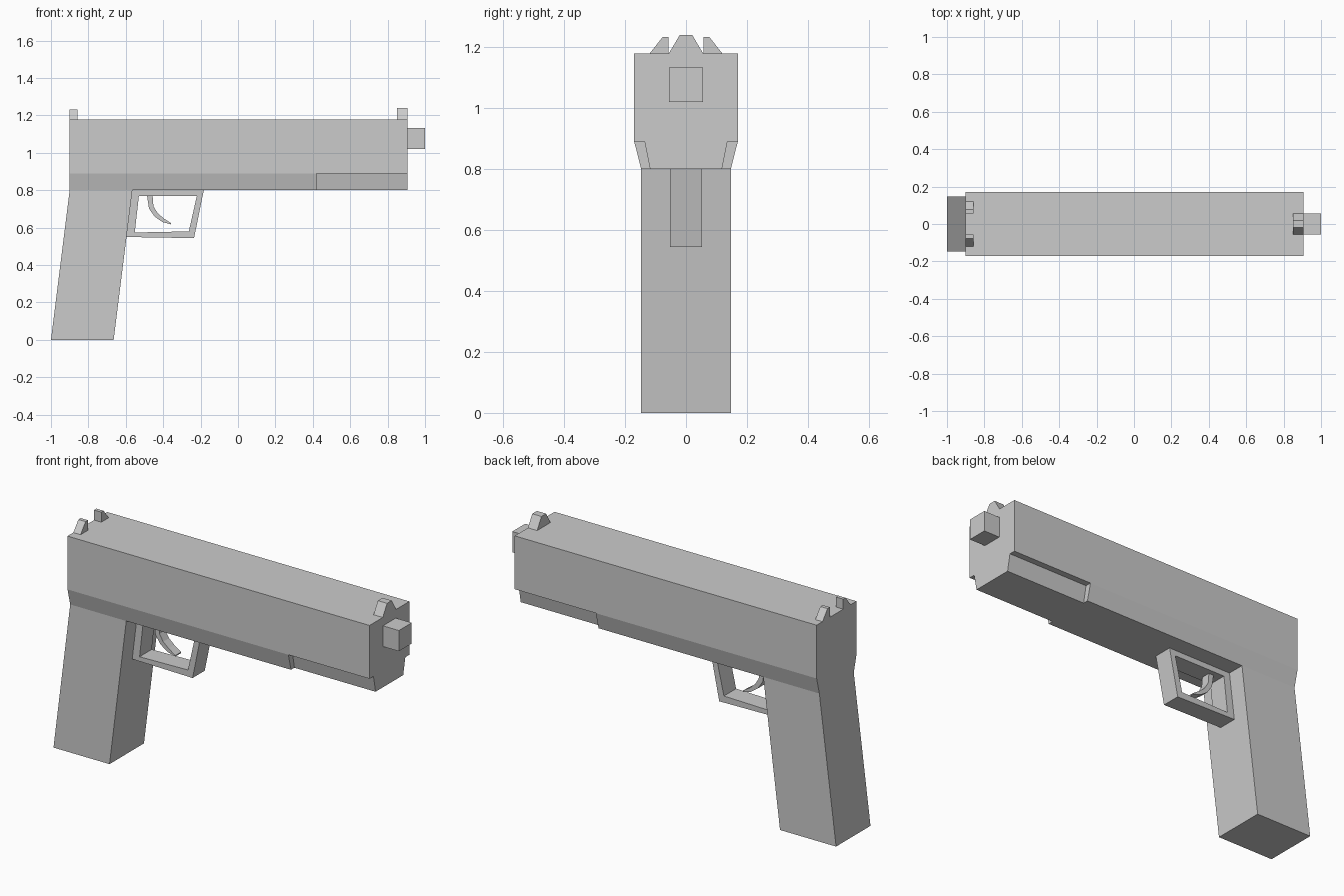
import bpy

if "Cube" in bpy.data.objects:
    bpy.data.objects.remove(bpy.data.objects["Cube"])


def mesh_object(name, verts, faces):
    mesh = bpy.data.meshes.new(name)
    mesh.from_pydata(verts, [], faces)
    mesh.update()
    obj = bpy.data.objects.new(name, mesh)
    bpy.context.collection.objects.link(obj)
    return obj


def prism(name, profile, axis, a, b):
    """Extrude a profile: (x, z) along y, or (y, z) along x.
    Profiles run counter-clockwise in their plane."""
    n = len(profile)
    if axis == 'y':
        verts = [(u, t, v) for t in (b, a) for u, v in profile]
    else:
        verts = [(t, u, v) for t in (a, b) for u, v in profile]
    faces = [tuple(range(n))[::-1], tuple(range(n, 2 * n))]
    faces += [(i, (i + 1) % n, (i + 1) % n + n, i + n) for i in range(n)]
    return mesh_object(name, verts, faces)


def mirrored(half):
    """Complete a symmetric profile from its right half, bottom to top."""
    return half + [(-y, z) for y, z in reversed(half)]


def frame(name, outer, inner, y):
    """Flat ring between two matching (x, z) loops, thickened along y."""
    n = len(outer)
    verts = [(u, t, v) for t in (-y, y) for u, v in outer + inner]
    faces = []
    for i in range(n):
        j = (i + 1) % n
        o, p, q, r = i, j, n + i, n + j
        m = 2 * n
        faces += [(o, p, r, q), (o + m, q + m, r + m, p + m),
                  (o, o + m, p + m, p), (q, r, r + m, q + m)]
    return mesh_object(name, verts, faces)


# Slide and frame: wide rear body with tapered underside
prism("body", mirrored([(0.147, 0.80), (0.17, 0.89), (0.17, 1.178)]), 'x', -0.90, 0.42)
# Front of the slide, and the narrower rail beneath it
prism("slide_front", mirrored([(0.17, 0.89), (0.17, 1.178)]), 'x', 0.42, 0.905)
prism("under_rail", mirrored([(0.118, 0.80), (0.136, 0.89)]), 'x', 0.42, 0.905)

# Square barrel end
prism("muzzle", mirrored([(0.055, 1.02), (0.055, 1.132)]), 'x', 0.905, 1.0)

# Sights
prism("front_sight", mirrored([(0.057, 1.178), (0.02, 1.24)]), 'x', 0.85, 0.905)
rear = [(0.057, 1.178), (0.12, 1.178), (0.077, 1.232), (0.057, 1.232)]
prism("rear_sight_right", rear, 'x', -0.90, -0.857)
prism("rear_sight_left", [(-y, z) for y, z in reversed(rear)], 'x', -0.90, -0.857)

# Raked grip
prism("grip", [(-1.0, 0), (-0.665, 0), (-0.565, 0.80), (-0.90, 0.80)], 'y', -0.147, 0.147)

# Trigger guard
frame("trigger_guard",
      [(-0.596, 0.55), (-0.235, 0.544), (-0.183, 0.80), (-0.565, 0.80)],
      [(-0.552, 0.574), (-0.263, 0.58), (-0.22, 0.77), (-0.53, 0.77)], 0.052)

# Curved trigger
back = [(-0.487, 0.775), (-0.476, 0.703), (-0.447, 0.66), (-0.404, 0.63), (-0.357, 0.617)]
front = [(-0.357, 0.623), (-0.398, 0.65), (-0.43, 0.678), (-0.452, 0.714), (-0.457, 0.775)]
prism("trigger", back + front, 'y', -0.025, 0.025)
